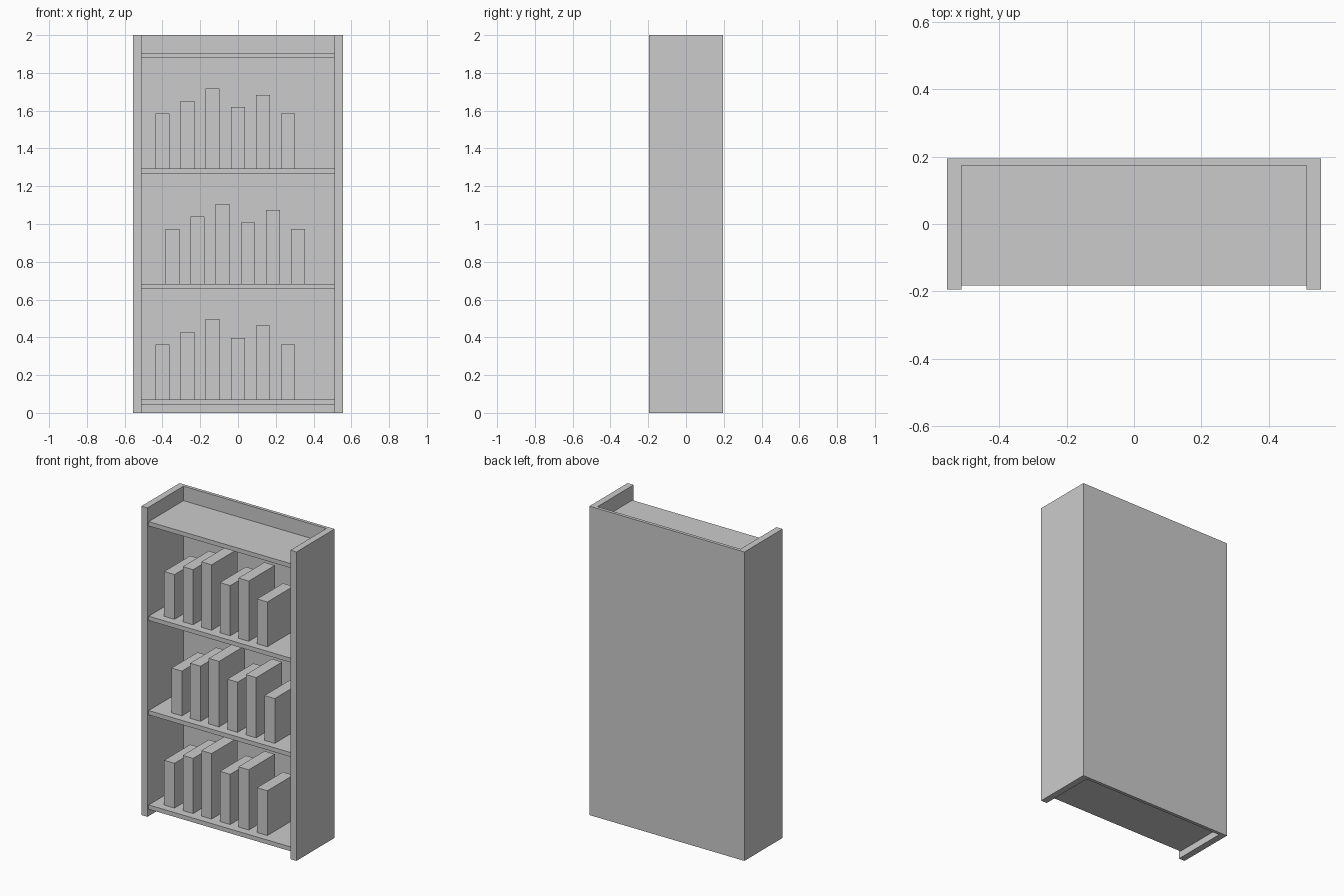
import bpy
import bmesh

cube = bpy.data.objects.get("Cube")
if cube:
    bpy.data.objects.remove(cube, do_unlink=True)

# Single plain grey finish
grey = bpy.data.materials.new("plain_grey")
grey.use_nodes = True
grey.diffuse_color = (0.6, 0.6, 0.6, 1)
grey.node_tree.nodes["Principled BSDF"].inputs["Base Color"].default_value = (0.6, 0.6, 0.6, 1)


def prism(name, outline, z0, z1):
    """Extrude a closed xy outline from z0 up to z1."""
    bm = bmesh.new()
    face = bm.faces.new([bm.verts.new((x, y, z0)) for x, y in outline])
    top = bmesh.ops.extrude_face_region(bm, geom=[face])["geom"]
    verts = [v for v in top if isinstance(v, bmesh.types.BMVert)]
    bmesh.ops.translate(bm, verts=verts, vec=(0, 0, z1 - z0))
    bmesh.ops.recalc_face_normals(bm, faces=bm.faces)
    mesh = bpy.data.meshes.new(name)
    bm.to_mesh(mesh)
    bm.free()
    mesh.materials.append(grey)
    obj = bpy.data.objects.new(name, mesh)
    bpy.context.collection.objects.link(obj)
    return obj


def box(name, x0, x1, y0, y1, z0, z1):
    return prism(name, [(x0, y0), (x1, y0), (x1, y1), (x0, y1)], z0, z1)


OUTER, INNER = 0.555, 0.512
DEPTH, BACK, SHELF_FRONT = 0.195, 0.174, -0.182
THICK = 0.028

# Side panels and back panel as one U-shaped case
right_half = [(-INNER, BACK), (-INNER, -DEPTH), (-OUTER, -DEPTH), (-OUTER, DEPTH)]
left_half = [(-x, y) for x, y in reversed(right_half)]
prism("case", right_half + left_half, 0, 2)

# Shelves, with a row of books on all but the top one
shelf_tops = [0.072, 0.683, 1.294, 1.906]
row_starts = [-0.437, -0.384, -0.437]
book_heights = [0.29, 0.357, 0.424, 0.325, 0.39, 0.29]
BOOK_WIDTH, BOOK_PITCH = 0.074, 0.133

for i, top in enumerate(shelf_tops):
    box(f"shelf_{i + 1}", -INNER, INNER, SHELF_FRONT, BACK, top - THICK, top)

for row, start in enumerate(row_starts):
    for n, height in enumerate(book_heights):
        x = start + n * BOOK_PITCH
        z = shelf_tops[row]
        box(f"book_{row + 1}_{n + 1}", x, x + BOOK_WIDTH, -0.131, 0.135, z, z + height)
